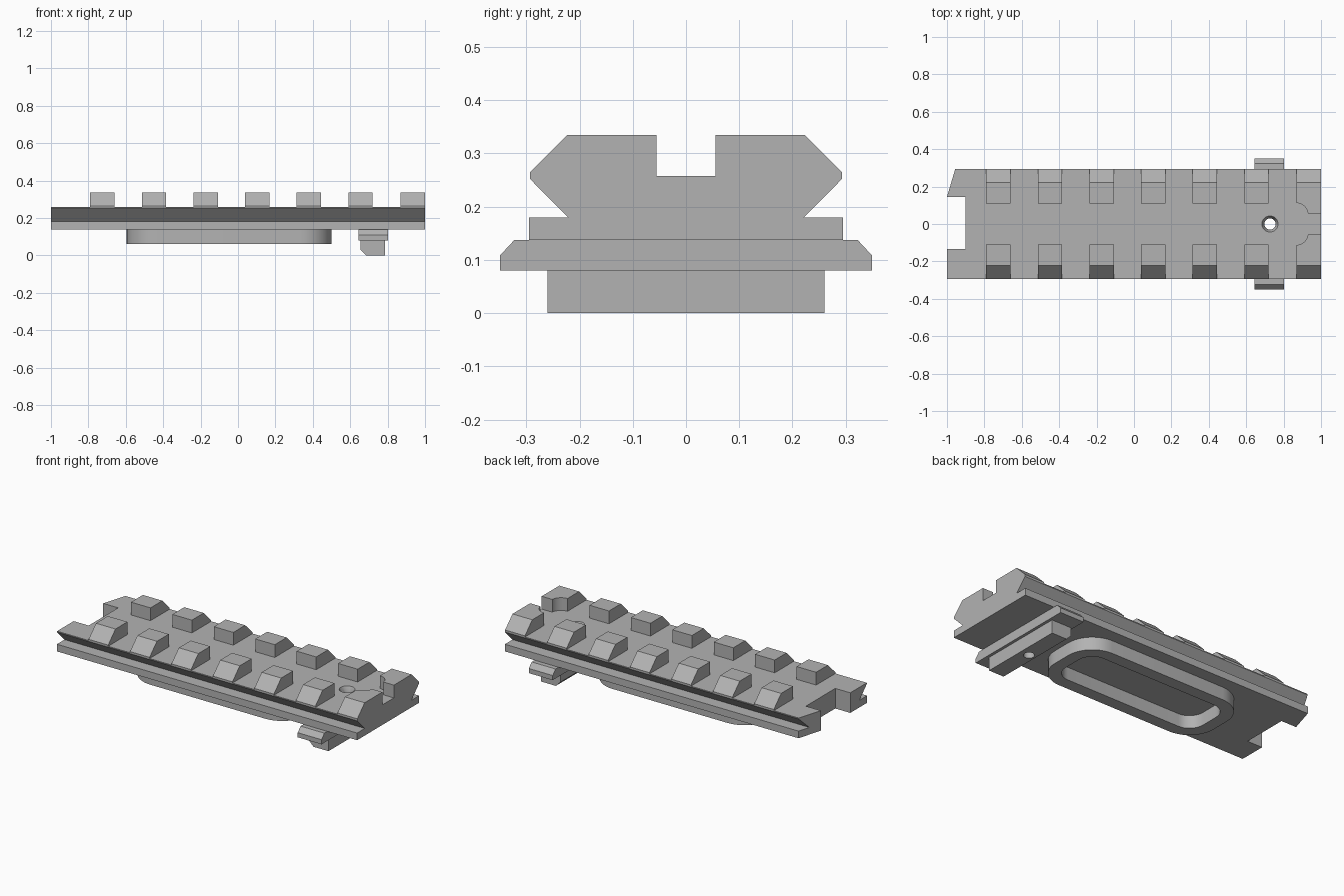
import bpy, bmesh, math
from mathutils import Vector

if "Cube" in bpy.data.objects:
    bpy.data.objects.remove(bpy.data.objects["Cube"])

grey = bpy.data.materials.new("grey metal")
grey.diffuse_color = (0.45, 0.45, 0.45, 1)
grey.use_nodes = True
grey.node_tree.nodes["Principled BSDF"].inputs["Base Color"].default_value = grey.diffuse_color


def prism(name, pts, lo, hi, axis):
    """Extrude a 2D outline along an axis: x takes (y, z), y takes (x, z), z takes (x, y)."""
    place = {"x": lambda a, b: (lo, a, b),
             "y": lambda a, b: (a, lo, b),
             "z": lambda a, b: (a, b, lo)}[axis]
    step = {"x": (1, 0, 0), "y": (0, 1, 0), "z": (0, 0, 1)}[axis]
    bm = bmesh.new()
    face = bm.faces.new([bm.verts.new(place(a, b)) for a, b in pts])
    ext = bmesh.ops.extrude_face_region(bm, geom=[face])
    bmesh.ops.translate(bm, vec=Vector(step) * (hi - lo),
                        verts=[v for v in ext["geom"] if isinstance(v, bmesh.types.BMVert)])
    bmesh.ops.recalc_face_normals(bm, faces=bm.faces)
    me = bpy.data.meshes.new(name)
    bm.to_mesh(me)
    bm.free()
    me.materials.append(grey)
    ob = bpy.data.objects.new(name, me)
    bpy.context.collection.objects.link(ob)
    return ob


def activate(ob):
    bpy.ops.object.select_all(action="DESELECT")
    ob.select_set(True)
    bpy.context.view_layer.objects.active = ob


def cut(ob, cutter):
    """Subtract the cutter and discard it."""
    mod = ob.modifiers.new("cut", "BOOLEAN")
    mod.operation, mod.solver, mod.object = "DIFFERENCE", "EXACT", cutter
    activate(ob)
    bpy.ops.object.modifier_apply(modifier=mod.name)
    bpy.data.objects.remove(cutter)


def smooth(ob):
    activate(ob)
    bpy.ops.object.shade_smooth_by_angle(angle=math.radians(30))


def mirrored(half):
    return half + [(-a, b) for a, b in reversed(half)]


def circle(cx, cy, r, n=32):
    return [(cx + r * math.cos(2 * math.pi * i / n), cy + r * math.sin(2 * math.pi * i / n))
            for i in range(n)]


def rounded_rect(x0, x1, w, r, n=10):
    pts = []
    for k, (cx, cy) in enumerate([(x1 - r, w - r), (x0 + r, w - r),
                                  (x0 + r, r - w), (x1 - r, r - w)]):
        for i in range(n + 1):
            a = math.pi / 2 * (k + i / n)
            pts.append((cx + r * math.cos(a), cy + r * math.sin(a)))
    return pts


HOLE_X = 0.727


def drill(ob):
    cut(ob, prism("drill", circle(HOLE_X, 0, 0.03), -0.1, 0.5, "z"))


# Dovetail rail body, with an end notch and one slanted corner
rail = prism("rail", mirrored([(0.295, 0.137), (0.295, 0.18), (0.222, 0.18),
                               (0.293, 0.252), (0.293, 0.258)]), -1, 1, "x")
cut(rail, prism("notch", [(-1.1, -0.135), (-0.9, -0.135), (-0.9, 0.145), (-1.0, 0.145),
                          (-0.925, 0.398), (-1.1, 0.398)], 0, 0.5, "z"))
drill(rail)

# Countersunk rim of the screw hole
bpy.ops.mesh.primitive_cone_add(vertices=32, radius1=0.03, radius2=0.044, depth=0.03,
                                location=(HOLE_X, 0, 0.2445))
cut(rail, bpy.context.object)
smooth(rail)

# Rows of bevelled teeth, the end pair reaching further in
for side, s in (("front", -1), ("back", 1)):
    for i in range(7):
        end = i == 6
        x0 = 0.868 if end else -0.79 + 0.276 * i
        x1 = 1.0 if end else x0 + 0.13
        inner = 0.055 if end else 0.11
        tooth = prism(f"{side}_tooth_{i + 1}",
                      [(s * y, z) for y, z in [(inner, 0.258), (inner, 0.335), (0.223, 0.335),
                                               (0.293, 0.265), (0.293, 0.258)]], x0, x1, "x")
        if end:
            # Concave round pocket at the inner corner
            cut(tooth, prism("pocket", circle(0.868, s * 0.05, 0.062, 40), 0.2, 0.4, "z"))
            smooth(tooth)

# Rounded rim under the rail
rim = prism("lower_rim", rounded_rect(-0.595, 0.5, 0.22, 0.165), 0.06, 0.137, "z")
cut(rim, prism("rim_opening", rounded_rect(-0.522, 0.427, 0.147, 0.092), 0, 0.2, "z"))
smooth(rim)

# Cross bar with bevelled ends
bar = prism("cross_bar", mirrored([(0.35, 0.08), (0.35, 0.108), (0.323, 0.137)]),
            0.643, 0.802, "x")
drill(bar)
smooth(bar)

# Block beneath the cross bar, with one bevelled lower edge
block = prism("lower_block", [(0.655, 0.08), (0.655, 0.03), (0.685, 0), (0.785, 0),
                              (0.785, 0.08)], -0.26, 0.26, "y")
drill(block)
smooth(block)
